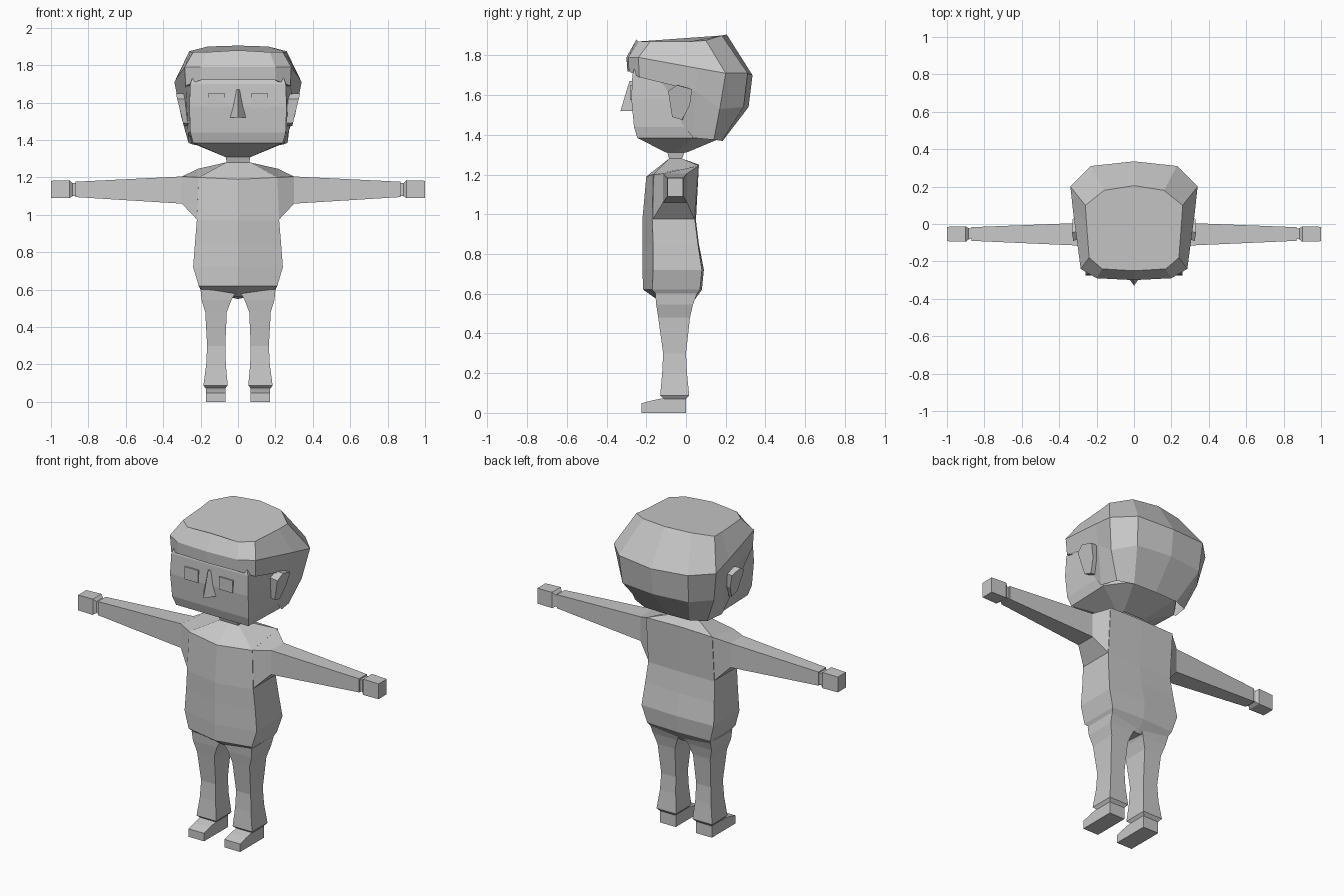
import bpy
import bmesh

cube = bpy.data.objects.get("Cube")
if cube:
    bpy.data.objects.remove(cube, do_unlink=True)

grey = bpy.data.materials.new("plain grey")
grey.use_nodes = True
grey.diffuse_color = (0.58, 0.58, 0.58, 1)
grey.node_tree.nodes["Principled BSDF"].inputs["Base Color"].default_value = grey.diffuse_color


def loft(name, rings, cap_start=True, cap_end=True):
    """Skin a series of closed rings that have equal point counts."""
    bm = bmesh.new()
    loops = [[bm.verts.new(point) for point in ring] for ring in rings]
    count = len(loops[0])
    for lower, upper in zip(loops, loops[1:]):
        for i in range(count):
            j = (i + 1) % count
            bm.faces.new((lower[i], lower[j], upper[j], upper[i]))
    if cap_start:
        bm.faces.new(loops[0])
    if cap_end:
        bm.faces.new(loops[-1])
    bmesh.ops.recalc_face_normals(bm, faces=bm.faces)
    mesh = bpy.data.meshes.new(name)
    bm.to_mesh(mesh)
    bm.free()
    mesh.materials.append(grey)
    part = bpy.data.objects.new(name, mesh)
    bpy.context.collection.objects.link(part)
    return part


def whole(half):
    """Close a half ring by reflecting it across the middle."""
    return half + [(-x, y, z) for x, y, z in reversed(half) if x > 0.001]


def pair(name, rings):
    """Build a left part and its right twin."""
    for side, sign in (("left", 1), ("right", -1)):
        loft(side + "_" + name, [[(sign * x, y, z) for x, y, z in ring] for ring in rings])


def flat_box(z, x0, x1, y0, y1):
    return [(x0, y0, z), (x1, y0, z), (x1, y1, z), (x0, y1, z)]


def upright_box(x, y0, y1, z0, z1):
    return [(x, y0, z0), (x, y1, z0), (x, y1, z1), (x, y0, z1)]


def waist(z, width, belly, front, back, spine):
    return [(0, belly, z), (width, front, z), (width, back, z), (0, spine, z)]


# Torso, from the neck opening down to the crotch
chest = [(0, -.2, 1.19), (.21, -.165, 1.2), (.22, .065, 1.245), (0, .065, 1.25)]
crotch = [(0, -.13, .56), (.195, -.15, .6), (.195, .05, .59), (0, .03, .55)]
torso = [
    waist(1.28, .065, -.085, -.085, -.02, -.02),
    chest,
    waist(.97, .22, -.22, -.17, .045, .05),
    waist(.85, .23, -.22, -.165, .06, .065),
    waist(.72, .24, -.22, -.165, .08, .09),
    waist(.62, .21, -.215, -.17, .07, .08),
    crotch,
]
loft("torso", [whole(ring) for ring in torso])
loft("neck", [flat_box(1.25, -.06, .06, -.085, -.02),
              flat_box(1.28, -.06, .06, -.085, -.02),
              flat_box(1.33, -.07, .07, -.1, 0)])

# Arms flare into the sides of the chest
shoulder = [(.215, -.17, .97), (.215, .045, .97), (.215, .065, 1.245), (.205, -.165, 1.2)]
pair("arm", [shoulder,
             upright_box(.3, -.115, .005, 1.06, 1.205),
             upright_box(.87, -.09, -.017, 1.095, 1.177)])
pair("hand", [upright_box(.86, -.08, -.025, 1.1, 1.17),
              upright_box(.885, -.082, -.022, 1.1, 1.17),
              upright_box(.9, -.095, -.012, 1.09, 1.185),
              upright_box(1, -.092, -.015, 1.09, 1.182)])

# Trouser legs with a turned-in hem
pair("leg", [flat_box(*ring) for ring in (
    (.6, .003, .2, -.155, .055),
    (.545, .035, .195, -.15, .035),
    (.48, .06, .175, -.14, .02),
    (.3, .068, .165, -.115, 0),
    (.2, .065, .17, -.12, .005),
    (.088, .055, .185, -.13, .016),
    (.07, .07, .172, -.11, 0))])

# Shoes are a side profile spread sideways
sole = [(0, 0), (-.225, 0), (-.225, .048), (-.17, .063), (-.11, .075), (0, .075)]
pair("shoe", [[(x, y, z) for y, z in sole] for x in (.068, .172)])


# Head, from the neck up to beneath the hair
def skull(z, front, side, back):
    return whole([(*front, z), (*side, z), (*back, z)])


loft("head", [
    skull(1.31, (.07, -.1), (.07, -.05), (.07, 0)),
    skull(1.385, (.24, -.245), (.25, .04), (.15, .18)),
    skull(1.44, (.255, -.262), (.262, .04), (.16, .18)),
    skull(1.58, (.26, -.275), (.268, .04), (.16, .18)),
    skull(1.7, (.255, -.27), (.268, .04), (.16, .18)),
    skull(1.8, (.22, -.24), (.24, .04), (.14, .16))])

# Hair, a faceted cap whose hem drops behind the ears
crown = [(0, -.25, 1.88), (.17, -.24, 1.87), (.24, -.18, 1.87), (.255, .02, 1.87),
         (.26, .1, 1.875), (.16, .18, 1.9), (0, .205, 1.905)]
brim = [(0, -.3, 1.79), (.2, -.29, 1.79), (.285, -.24, 1.79), (.325, .06, 1.735),
        (.34, .2, 1.71), (.23, .31, 1.71), (0, .335, 1.7)]
hem = [(0, -.295, 1.72), (.2, -.287, 1.72), (.28, -.235, 1.69), (.295, .05, 1.62),
       (.305, .17, 1.53), (.22, .29, 1.54), (0, .315, 1.54)]
nape = [(0, -.255, 1.72), (.2, -.25, 1.72), (.25, -.2, 1.69), (.265, .035, 1.385),
        (.24, .14, 1.375), (.15, .18, 1.37), (0, .185, 1.37)]
loft("hair", [whole(ring) for ring in (crown, brim, hem, nape)], cap_end=False)

# Ears lean outward at the top
ear = [(-.09, 1.62), (-.045, 1.65), (.03, 1.63), (.02, 1.55), (-.02, 1.475), (-.07, 1.49)]
pair("ear", [[(.25, y * .8, z) for y, z in ear],
             [(.29 + (z - 1.475) * .24, y, z) for y, z in ear]])

# Nose wedge and thin eye plates
loft("nose", [[(-.045, -.265, 1.52), (.045, -.265, 1.52), (0, -.33, 1.52)],
              [(-.012, -.265, 1.67), (.012, -.265, 1.67), (0, -.285, 1.67)]])
pair("eye", [flat_box(z, .07, .16, -.281, -.272) for z in (1.575, 1.65)])
